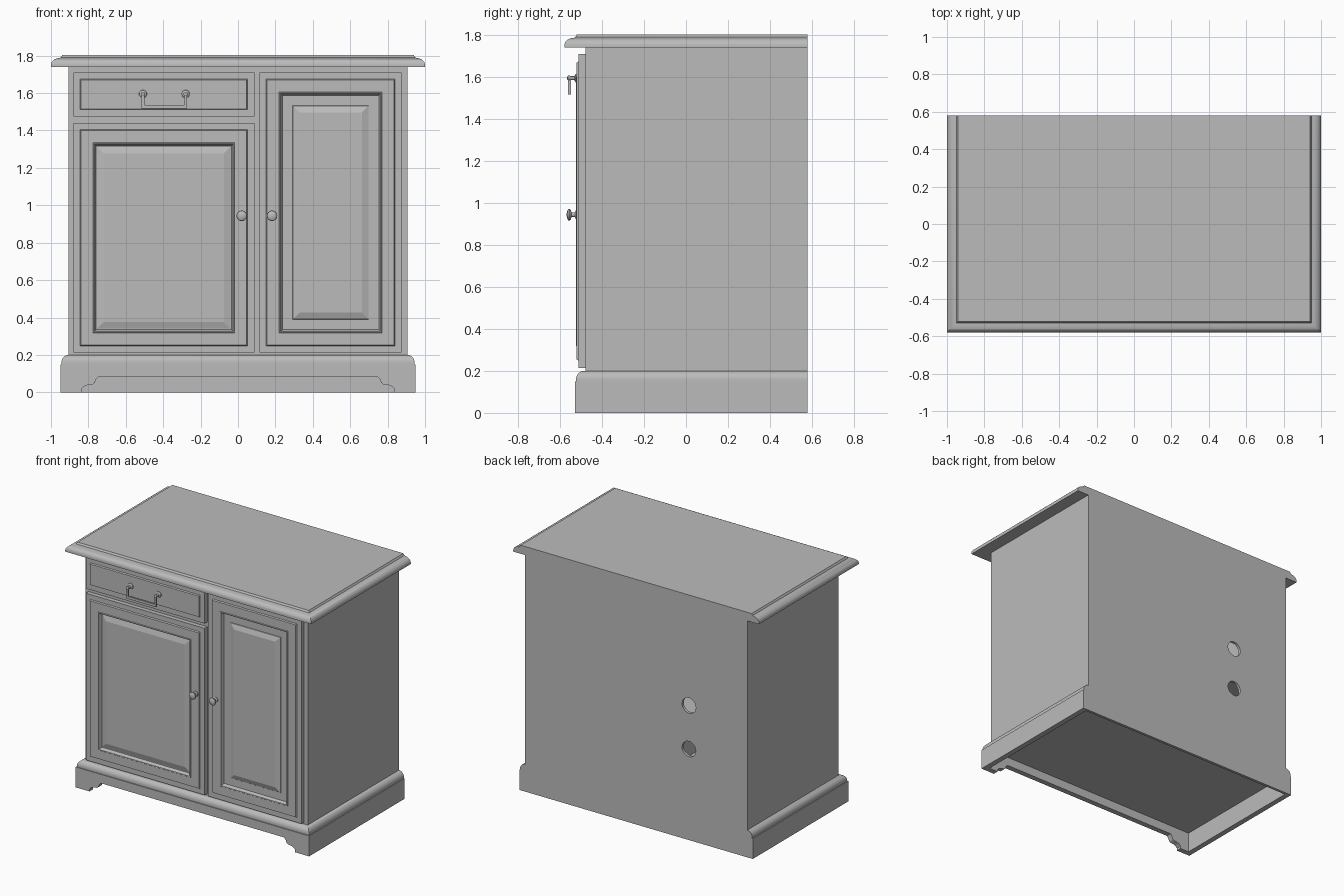
import bpy, bmesh, math
from mathutils import Matrix, Vector

if "Cube" in bpy.data.objects:
    bpy.data.objects.remove(bpy.data.objects["Cube"])

BACK = 0.58

grey = bpy.data.materials.new("soft_grey")
grey.use_nodes = True
COLOR = (0.5, 0.5, 0.5, 1)
grey.diffuse_color = COLOR
grey.node_tree.nodes["Principled BSDF"].inputs["Base Color"].default_value = COLOR


def finish(name, bm, smooth=None):
    bmesh.ops.recalc_face_normals(bm, faces=bm.faces)
    mesh = bpy.data.meshes.new(name)
    bm.to_mesh(mesh)
    bm.free()
    mesh.materials.append(grey)
    ob = bpy.data.objects.new(name, mesh)
    bpy.context.collection.objects.link(ob)
    if smooth:
        bpy.ops.object.select_all(action='DESELECT')
        ob.select_set(True)
        bpy.context.view_layer.objects.active = ob
        bpy.ops.object.shade_smooth_by_angle(angle=math.radians(smooth))
    return ob


def box(name, x0, x1, y0, y1, z0, z1):
    bm = bmesh.new()
    size = Matrix.Diagonal((x1 - x0, y1 - y0, z1 - z0, 1))
    mid = Matrix.Translation(((x0 + x1) / 2, (y0 + y1) / 2, (z0 + z1) / 2))
    bmesh.ops.create_cube(bm, size=1, matrix=mid @ size)
    return finish(name, bm)


def loft(name, loops, smooth=None):
    """Skin a list of equal-length closed loops and cap both ends."""
    bm = bmesh.new()
    rings = [[bm.verts.new(p) for p in loop] for loop in loops]
    n = len(rings[0])
    for a, b in zip(rings, rings[1:]):
        for i in range(n):
            j = (i + 1) % n
            bm.faces.new((a[i], a[j], b[j], b[i]))
    bm.faces.new(rings[0])
    bm.faces.new(rings[-1])
    return finish(name, bm, smooth)


def moulded_slab(name, half_x, front, profile):
    """Slab moulded on three sides, flat at the back; profile = (inset, z)."""
    return loft(name, [[(-half_x + d, front + d, z), (half_x - d, front + d, z),
                        (half_x - d, BACK, z), (-half_x + d, BACK, z)]
                       for d, z in profile], 35)


def front_panel(name, x0, x1, z0, z1, profile):
    """Door or drawer front built of inset rectangles; profile = (inset, y)."""
    return loft(name, [[(x0 + d, y, z0 + d), (x1 - d, y, z0 + d),
                        (x1 - d, y, z1 - d), (x0 + d, y, z1 - d)]
                       for d, y in profile])


def ovolo(d0, z0, d1, z1, steps=8):
    """Convex quarter round from (d0, z0) to (d1, z1)."""
    angles = [math.pi / 2 * i / steps for i in range(steps + 1)]
    return [(d0 + (d1 - d0) * (1 - math.cos(a)), z0 + (z1 - z0) * math.sin(a))
            for a in angles]


def lathe(name, centre, profile, sides=24):
    """Turned part along the y axis; profile = (radius, y)."""
    cx, cz = centre
    loops = []
    for r, y in profile:
        loops.append([(cx + r * math.cos(t), y, cz + r * math.sin(t))
                      for t in (2 * math.pi * i / sides for i in range(sides))])
    return loft(name, loops, 40)


# Worktop with a rounded edge and a small step
moulded_slab("worktop", 1.0, -BACK,
             [(0, 1.74)] + ovolo(0, 1.75, 0.045, 1.787) + [(0.052, 1.79), (0.06, 1.803)])

# Base moulding that also forms the cabinet floor
moulded_slab("base_moulding", 0.95, -0.53,
             [(0.006, 0.15)] + ovolo(0.006, 0.16, 0.045, 0.2))

# Plinth: two sides, a back and a shaped front apron
for side, s in (("left", 1), ("right", -1)):
    xs = sorted((s * 0.95, s * 0.91))
    box(side + "_plinth", *xs, -0.53, BACK, 0, 0.15)
box("back_plinth", -0.91, 0.91, 0.56, BACK, 0, 0.15)

cut = [(0.837, 0), (0.837, 0.018), (0.825, 0.03), (0.805, 0.039), (0.775, 0.043),
       (0.765, 0.052), (0.76, 0.068), (0.745, 0.085)]
outline = [(-0.91, 0)] + [(-x, z) for x, z in cut] + cut[::-1] + [(0.91, 0)]
outline += [(0.91, 0.15), (-0.91, 0.15)]
loft("front_apron", [[(x, y, z) for x, z in outline] for y in (-0.53, -0.49)], 35)

# Cabinet body
for side, s in (("left", 1), ("right", -1)):
    xs = sorted((s * 0.905, s * 0.875))
    box(side + "_side", *xs, -0.48, 0.56, 0.2, 1.74)
box("front_frame", -0.875, 0.875, -0.48, -0.46, 0.2, 1.74)
box("partition", 0.085, 0.115, -0.46, 0.56, 0.2, 1.74)
box("shelf", -0.875, 0.085, -0.46, 0.56, 0.82, 0.85)

# Back panel with two round cable holes
back = box("back_panel", -0.905, 0.905, 0.56, BACK, 0.2, 1.74)
for z in (0.99, 0.67):
    cutter = lathe("hole_cutter", (-0.43, z), [(0.056, 0.5), (0.056, 0.7)], 32)
    cutter.hide_render = True
    mod = back.modifiers.new("hole", 'BOOLEAN')
    mod.operation = 'DIFFERENCE'
    mod.object = cutter
    bpy.ops.object.select_all(action='DESELECT')
    bpy.context.view_layer.objects.active = back
    back.select_set(True)
    bpy.ops.object.modifier_apply(modifier=mod.name)
    bpy.data.objects.remove(cutter)

# Drawer and doors: stepped edge, moulded recess and raised field
edge = [(0, -0.48), (0, -0.512), (0.036, -0.512), (0.041, -0.521)]
recess = edge + [(0.105, -0.521), (0.108, -0.525), (0.113, -0.524),
                 (0.117, -0.512), (0.122, -0.5)]
front_panel("drawer_front", -0.88, 0.087, 1.475, 1.71, edge)
front_panel("wide_door", -0.88, 0.087, 0.213, 1.44,
            recess + [(0.127, -0.5), (0.163, -0.511)])
front_panel("narrow_door", 0.115, 0.875, 0.213, 1.71,
            recess + [(0.176, -0.5), (0.178, -0.503), (0.213, -0.516)])

# Turned door knobs
knob = [(0.02, -0.518), (0.02, -0.525), (0.011, -0.53), (0.01, -0.545),
        (0.024, -0.55), (0.028, -0.556), (0.026, -0.562), (0.016, -0.567), (0.004, -0.569)]
lathe("wide_door_knob", (0.02, 0.944), knob)
lathe("narrow_door_knob", (0.182, 0.944), knob)

# Drawer pull: two posts and a hanging bar
for side, x in (("right", -0.508), ("left", -0.28)):
    lathe(side + "_pull_post", (x, 1.595),
          [(0.022, -0.519), (0.02, -0.526), (0.009, -0.532), (0.009, -0.55),
           (0.012, -0.554), (0.012, -0.562), (0.005, -0.566)], 16)
    box(side + "_pull_arm", x - 0.007, x + 0.007, -0.562, -0.549, 1.518, 1.595)
box("pull_bar", -0.501, -0.287, -0.562, -0.549, 1.518, 1.536)
